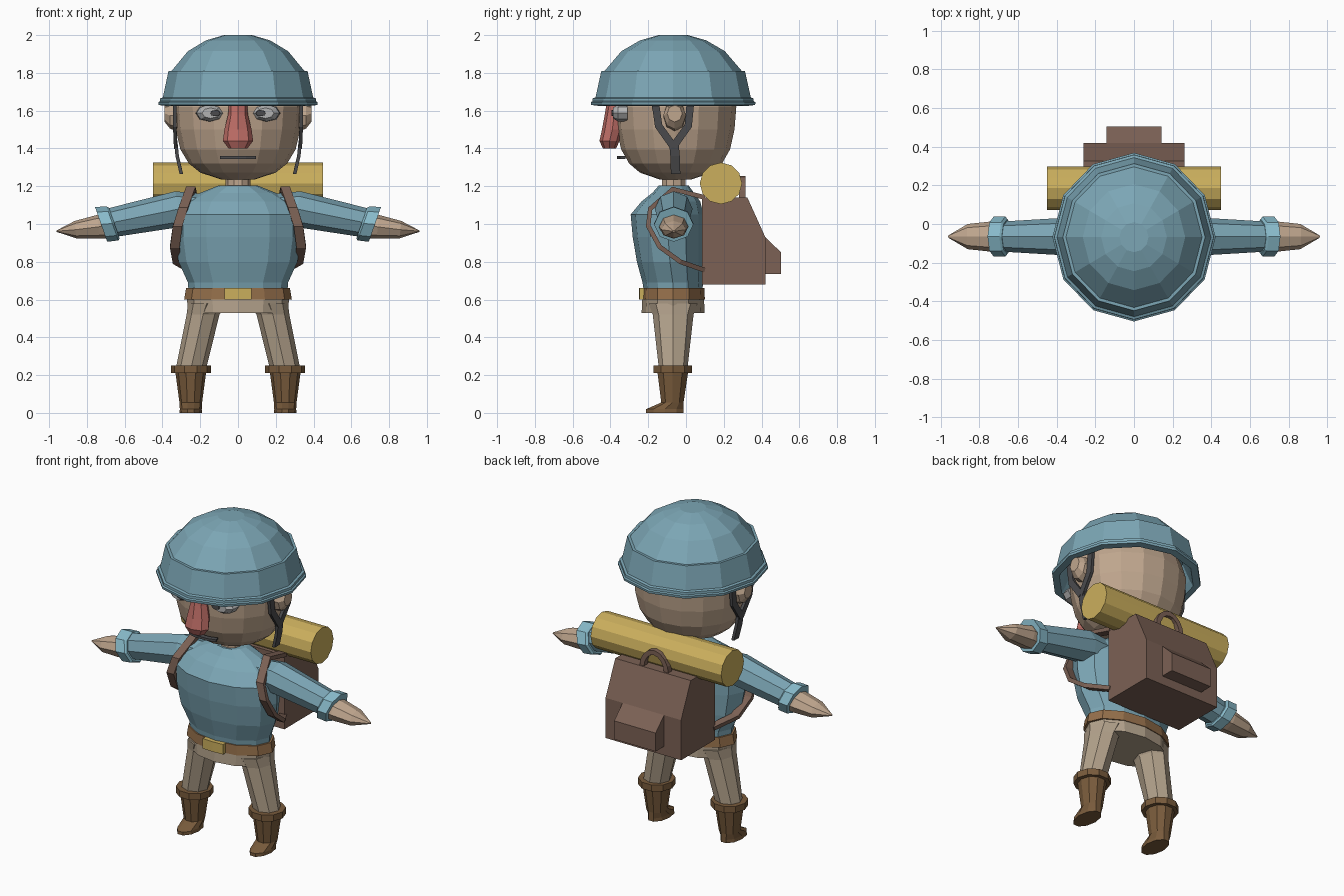
import bpy
from math import sin, cos, pi
from mathutils import Vector
import bmesh

COLORS = {
    "teal": (0.20, 0.38, 0.46), "light_teal": (0.25, 0.50, 0.60), "skin": (0.52, 0.38, 0.27),
    "nose_red": (0.50, 0.15, 0.13), "yellow": (0.60, 0.43, 0.11), "pack_brown": (0.20, 0.12, 0.09),
    "belt_brown": (0.30, 0.16, 0.07), "cloth": (0.45, 0.36, 0.26), "boot_brown": (0.19, 0.105, 0.045),
    "dark": (0.07, 0.07, 0.075), "eye_grey": (0.45, 0.45, 0.45),
}
MATS = {}
for key, c in COLORS.items():
    MATS[key] = bpy.data.materials.new(key)
    MATS[key].diffuse_color = (*c, 1)


def make(name, verts, faces, mat):
    me = bpy.data.meshes.new(name)
    me.from_pydata([tuple(v) for v in verts], [], faces)
    bm = bmesh.new()
    bm.from_mesh(me)
    bmesh.ops.recalc_face_normals(bm, faces=bm.faces)
    bm.to_mesh(me)
    bm.free()
    me.materials.append(MATS[mat])
    ob = bpy.data.objects.new(name, me)
    bpy.context.collection.objects.link(ob)
    return ob


def skin_rings(name, rings, mat):
    """Join equal rings of points with quads and cap both ends."""
    n = len(rings[0])
    faces = [(r * n + i, r * n + (i + 1) % n, (r + 1) * n + (i + 1) % n, (r + 1) * n + i)
             for r in range(len(rings) - 1) for i in range(n)]
    faces += [tuple(range(n)), tuple(range((len(rings) - 1) * n, len(rings) * n))]
    return make(name, [p for ring in rings for p in ring], faces, mat)


def loft(name, axis, n, sections, mat, tilt=0):
    """Sections are (x, y, z, radius u, radius v); ellipses across the axis."""
    rings = []
    for x, y, z, ru, rv in sections:
        ring = []
        for i in range(n):
            u, v = ru * cos(2 * pi * i / n), rv * sin(2 * pi * i / n)
            off = {"X": (tilt * v, u, v), "Y": (u, 0, v), "Z": (u, v, 0)}[axis]
            ring.append(Vector((x, y, z)) + Vector(off))
        rings.append(ring)
    return skin_rings(name, rings, mat)


def prism(name, profile, half, mat):
    """Side profile (y, z) extruded across x."""
    return skin_rings(name, [[(s * half, y, z) for y, z in profile] for s in (-1, 1)], mat)


def ribbon(name, pts, across, width, thick, mat):
    """Rectangular band along a path; width runs along the across vector."""
    pts, a = [Vector(p) for p in pts], Vector(across)
    rings = []
    for i, p in enumerate(pts):
        t = pts[min(i + 1, len(pts) - 1)] - pts[max(i - 1, 0)]
        nrm = t.cross(a).normalized() * thick / 2
        w = a * width / 2
        rings.append([p + w + nrm, p + w - nrm, p - w - nrm, p - w + nrm])
    return skin_rings(name, rings, mat)


# helmet with band, rim and hollow underside
HELMET = [(0.075, 2.0), (0.17, 1.972), (0.265, 1.915), (0.352, 1.81), (0.368, 1.81), (0.398, 1.67),
          (0.412, 1.665), (0.413, 1.65), (0.422, 1.645), (0.42, 1.63), (0.38, 1.625), (0.36, 1.66), (0.32, 1.76)]
loft("helmet", "Z", 12, [(0, -0.068, z, r, r * 1.033) for r, z in HELMET], "teal")

# head and face
HEAD = [(0.09, 1.236), (0.2, 1.272), (0.26, 1.32), (0.305, 1.395), (0.33, 1.5), (0.34, 1.62), (0.31, 1.72)]
loft("head", "Z", 16, [(0, -0.055, z, r, r * 0.945) for r, z in HEAD], "skin")
loft("neck", "Z", 10, [(0, -0.065, 1.14, 0.068, 0.068), (0, -0.065, 1.27, 0.065, 0.065)], "skin")
loft("nose", "Z", 8, [(0, -0.405, 1.40, 0.05, 0.035), (0, -0.405, 1.44, 0.08, 0.053),
                      (0, -0.39, 1.50, 0.072, 0.055), (0, -0.38, 1.58, 0.052, 0.05),
                      (0, -0.37, 1.64, 0.05, 0.05)], "nose_red")
ribbon("mouth", [(-0.09, -0.335, 1.352), (-0.04, -0.35, 1.352), (0.04, -0.35, 1.352), (0.09, -0.335, 1.352)],
       (0, 0, 1), 0.014, 0.03, "dark")

# torso, belt and hips
TORSO = [(0.64, 0.262, 0.155, -0.068), (0.69, 0.265, 0.16, -0.07), (0.80, 0.315, 0.175, -0.085),
         (0.93, 0.335, 0.187, -0.095), (1.05, 0.335, 0.193, -0.1), (1.12, 0.28, 0.155, -0.08),
         (1.165, 0.2, 0.11, -0.068), (1.205, 0.1, 0.078, -0.065)]
loft("tunic", "Z", 12, [(0, y, z, rx, ry) for z, rx, ry, y in TORSO], "teal")
loft("belt", "Z", 12, [(0, -0.068, 0.60, 0.285, 0.168), (0, -0.068, 0.66, 0.275, 0.165)], "belt_brown")
ribbon("buckle", [(-0.07, -0.232, 0.63), (0, -0.235, 0.63), (0.07, -0.232, 0.63)], (0, 0, 1), 0.062, 0.03, "yellow")
loft("trouser_hips", "Z", 12, [(0, -0.068, 0.53, 0.262, 0.167), (0, -0.068, 0.61, 0.272, 0.163)], "cloth")

# paired parts
for s, side in ((-1, "left"), (1, "right")):
    loft(f"eye_{side}", "Y", 8, [(s * 0.15, -0.31, 1.587, 0.075, 0.046), (s * 0.15, -0.36, 1.587, 0.07, 0.044),
                                 (s * 0.145, -0.387, 1.587, 0.045, 0.028)], "eye_grey")
    loft(f"pupil_{side}", "Y", 8, [(s * 0.12, -0.36, 1.587, 0.03, 0.018),
                                   (s * 0.12, -0.395, 1.587, 0.026, 0.016)], "dark")
    loft(f"ear_{side}", "X", 8, [(s * 0.31, -0.06, 1.57, 0.06, 0.085), (s * 0.36, -0.06, 1.575, 0.06, 0.07),
                                 (s * 0.388, -0.06, 1.585, 0.04, 0.045)], "skin")
    # chin strap: two upper branches and a hanging end
    for label, y0, y1 in (("front", -0.165, -0.145), ("back", 0.025, 0.012)):
        ribbon(f"chin_strap_{label}_{side}", [(s * 0.335, y0, 1.66), (s * 0.335, y1, 1.52),
                                              (s * 0.33, -0.067, 1.41)], (1, 0, 0), 0.018, 0.04, "dark")
    ribbon(f"chin_strap_end_{side}", [(s * 0.33, -0.065, 1.44), (s * 0.322, -0.058, 1.36),
                                      (s * 0.30, -0.055, 1.265)], (1, 0, 0), 0.018, 0.05, "dark")
    # arm
    loft(f"sleeve_{side}", "X", 8, [(s * 0.17, -0.065, 1.08, 0.09, 0.08), (s * 0.31, -0.065, 1.08, 0.1, 0.093),
                                    (s * 0.68, -0.065, 1.005, 0.078, 0.075)], "teal", s * 0.25)
    loft(f"cuff_{side}", "X", 8, [(s * 0.655, -0.065, 1.005, 0.09, 0.082), (s * 0.665, -0.065, 1.003, 0.104, 0.09),
                                  (s * 0.725, -0.065, 0.998, 0.104, 0.092)], "light_teal", s * 0.35)
    loft(f"hand_{side}", "X", 8, [(s * 0.68, -0.065, 0.99, 0.07, 0.065), (s * 0.74, -0.065, 0.985, 0.078, 0.063),
                                  (s * 0.86, -0.065, 0.97, 0.065, 0.046),
                                  (s * 0.96, -0.065, 0.962, 0.006, 0.004)], "skin", s * 0.1)
    # leg and boot
    loft(f"trouser_leg_{side}", "Z", 8, [(s * 0.165, -0.068, 0.58, 0.1, 0.13), (s * 0.185, -0.068, 0.52, 0.087, 0.108),
                                         (s * 0.25, -0.068, 0.23, 0.08, 0.075)], "cloth")
    loft(f"boot_cuff_{side}", "Z", 10, [(s * 0.25, -0.07, 0.21, 0.106, 0.106),
                                        (s * 0.25, -0.07, 0.25, 0.106, 0.106)], "boot_brown")
    loft(f"boot_{side}", "Z", 10, [(s * 0.25, -0.112, 0, 0.06, 0.104), (s * 0.25, -0.112, 0.02, 0.058, 0.104),
                                   (s * 0.25, -0.072, 0.055, 0.06, 0.062), (s * 0.25, -0.07, 0.22, 0.082, 0.086)],
         "boot_brown")
    # shoulder strap
    ribbon(f"pack_strap_{side}", [(s * 0.24, 0.1, 1.14), (s * 0.25, -0.07, 1.185), (s * 0.29, -0.19, 1.08),
                                  (s * 0.32, -0.2, 0.99), (s * 0.335, -0.14, 0.88), (s * 0.32, -0.03, 0.80),
                                  (s * 0.24, 0.1, 0.755)], (1, 0, 0), 0.05, 0.025, "pack_brown")

# backpack with pocket, carry handle and bedroll
prism("backpack", [(0.085, 0.68), (0.42, 0.68), (0.42, 0.93), (0.325, 1.14), (0.085, 1.14)], 0.26, "pack_brown")
prism("pack_pocket", [(0.40, 0.735), (0.503, 0.735), (0.503, 0.85), (0.42, 0.93), (0.40, 0.93)], 0.143, "pack_brown")
ribbon("pack_handle", [(0.085 * cos(a * pi / 8), 0.298, 1.13 + 0.11 * sin(a * pi / 8)) for a in range(9)],
       (0, 1, 0), 0.035, 0.03, "pack_brown")
loft("bedroll", "X", 12, [(-0.45, 0.185, 1.215, 0.112, 0.11), (0.45, 0.185, 1.215, 0.112, 0.11)], "yellow")
